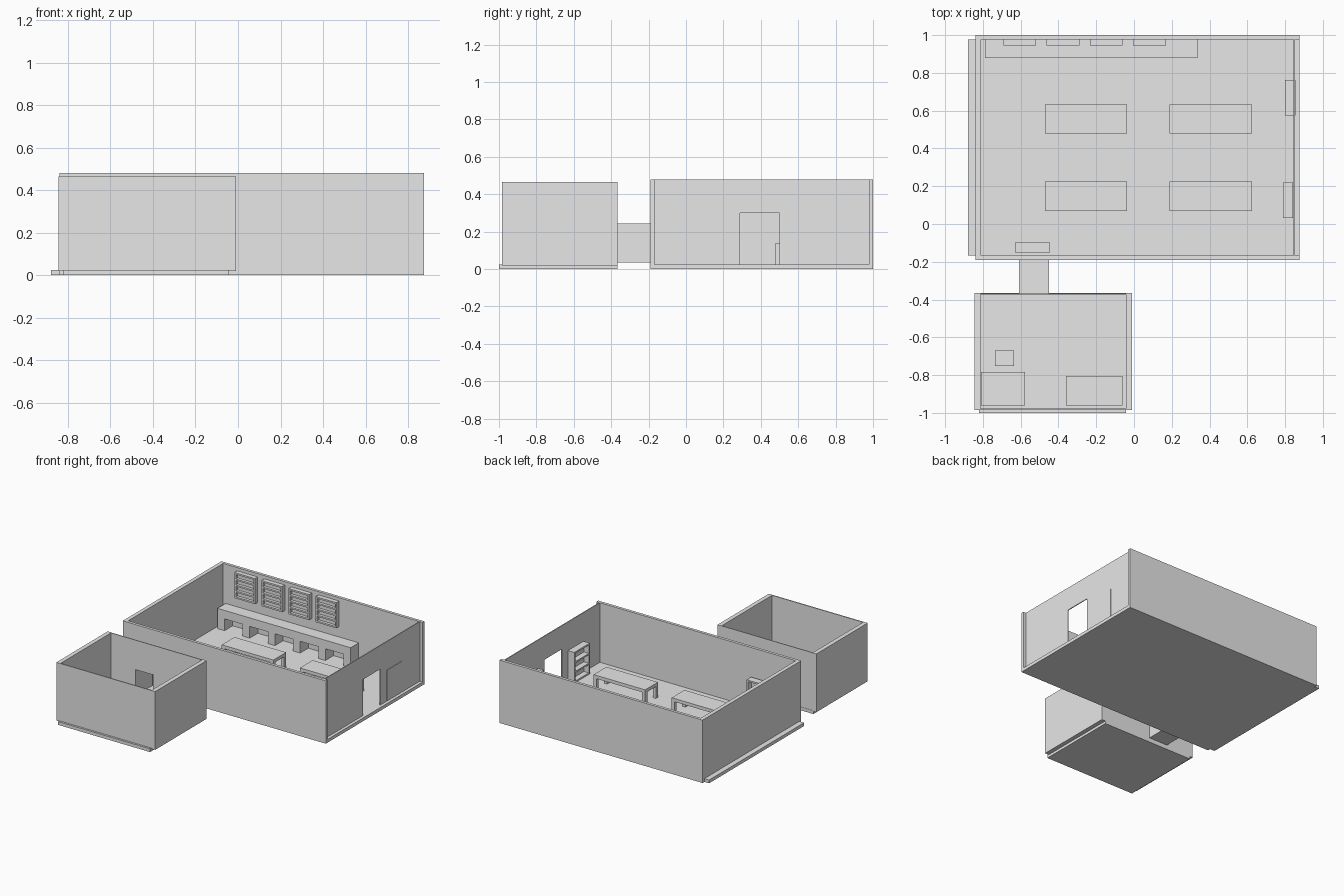
import bpy, bmesh

if "Cube" in bpy.data.objects:
    bpy.data.objects.remove(bpy.data.objects["Cube"])

grey = bpy.data.materials.new("plain_grey")
grey.diffuse_color = (0.8, 0.8, 0.8, 1)
grey.use_nodes = True
grey.node_tree.nodes["Principled BSDF"].inputs["Base Color"].default_value = grey.diffuse_color


def part(name, boxes):
    """One object made of boxes given as (x0, x1, y0, y1, z0, z1)."""
    bm = bmesh.new()
    for x0, x1, y0, y1, z0, z1 in boxes:
        vs = bmesh.ops.create_cube(bm, size=1)["verts"]
        bmesh.ops.scale(bm, vec=(x1 - x0, y1 - y0, z1 - z0), verts=vs)
        bmesh.ops.translate(bm, vec=((x0 + x1) / 2, (y0 + y1) / 2, (z0 + z1) / 2), verts=vs)
    me = bpy.data.meshes.new(name)
    bm.to_mesh(me)
    bm.free()
    me.materials.append(grey)
    ob = bpy.data.objects.new(name, me)
    bpy.context.collection.objects.link(ob)
    return ob


def wall_x(name, x0, x1, y0, y1, z0, z1, door):
    """Wall running along x with an opening (x, x, bottom, top)."""
    a, b, lo, hi = door
    boxes = [(x0, a, y0, y1, z0, z1), (b, x1, y0, y1, z0, z1),
             (a, b, y0, y1, hi, z1), (a, b, y0, y1, z0, lo)]
    part(name, boxes)


def shelf_unit(name, x0, x1, y0, y1, z0, z1, back, rows=3, t=0.012):
    """Open shelf with its back panel on the side '+x', '+y' or '-y'."""
    boxes = []
    if back == "+x":
        boxes.append((x1 - t, x1, y0, y1, z0, z1))
        sides = [(x0, x1 - t, y0, y0 + t, z0, z1), (x0, x1 - t, y1 - t, y1, z0, z1)]
        inner = (x0, x1 - t, y0 + t, y1 - t)
    else:
        if back == "+y":
            boxes.append((x0, x1, y1 - t, y1, z0, z1))
            f0, f1 = y0, y1 - t
        else:
            boxes.append((x0, x1, y0, y0 + t, z0, z1))
            f0, f1 = y0 + t, y1
        sides = [(x0, x0 + t, f0, f1, z0, z1), (x1 - t, x1, f0, f1, z0, z1)]
        inner = (x0 + t, x1 - t, f0, f1)
    boxes += sides
    for i in range(rows + 1):
        z = z0 + (z1 - z0 - t) * i / rows
        boxes.append((*inner, z, z + t))
    part(name, boxes)


def table(name, x0, x1, y0, y1, h, top=0.025, leg=0.025, base=0.025):
    """Slab top on four square legs."""
    boxes = [(x0, x1, y0, y1, h - top, h)]
    for lx in (x0, x1 - leg):
        for ly in (y0, y1 - leg):
            boxes.append((lx, lx + leg, ly, ly + leg, base, h - top))
    part(name, boxes)


# Large room shell
H = 0.48
part("large_floor", [(-0.88, 0.875, -0.168, 0.978, 0, 0.025)])
part("large_back_wall", [(-0.84, 0.875, 0.978, 1.0, 0, H)])
part("large_left_wall", [(-0.84, -0.81, -0.168, 0.978, 0.025, H)])
wall_x("large_front_wall", -0.84, 0.875, -0.19, -0.168, 0, H, (-0.605, -0.455, 0.04, 0.24))
part("large_right_wall", [(0.845, 0.852, -0.168, 0.29, 0.025, H),
                          (0.845, 0.852, 0.50, 0.978, 0.025, H),
                          (0.845, 0.852, 0.29, 0.50, 0.30, H)])

# Small room shell
S = 0.465
part("small_floor", [(-0.82, -0.043, -1.0, -0.365, 0, 0.025)])
part("small_side_walls", [(-0.845, -0.812, -0.985, -0.365, 0.02, S),
                          (-0.043, -0.01, -0.985, -0.365, 0.02, S)])
part("small_front_wall", [(-0.812, -0.043, -0.985, -0.977, 0.025, S)])
wall_x("small_back_wall", -0.812, -0.043, -0.373, -0.367, 0.025, S, (-0.603, -0.457, 0.04, 0.24))

# Passage joining the rooms
part("passage", [(-0.61, -0.603, -0.37, -0.19, 0.035, 0.245),
                 (-0.457, -0.45, -0.37, -0.19, 0.035, 0.245),
                 (-0.603, -0.457, -0.37, -0.19, 0.035, 0.042),
                 (-0.603, -0.457, -0.37, -0.19, 0.238, 0.245)])

# Four work tables
for i, x in enumerate((-0.472, 0.188)):
    for j, y in enumerate((0.07, 0.478)):
        table(f"work_table_{i}{j}", x, x + 0.436, y, y + 0.154, 0.14)

# Long counter with knee spaces along the back wall
counter = [(-0.79, 0.335, 0.88, 0.978, 0.115, 0.18)]
for i in range(6):
    x = -0.79 + i * 0.213
    counter.append((x, x + 0.06, 0.88, 0.978, 0.025, 0.115))
part("back_counter", counter)

# Shelves hung above the counter
for i in range(4):
    x = -0.692 + i * 0.229
    shelf_unit(f"wall_shelf_{i}", x, x + 0.174, 0.944, 0.978, 0.26, 0.455, "+y", rows=4)

# Standing bookcases, one hiding the passage
shelf_unit("bookcase_near_door", 0.79, 0.843, 0.033, 0.22, 0.028, 0.263, "+x")
shelf_unit("bookcase_far", 0.80, 0.856, 0.575, 0.762, 0.028, 0.263, "+x")
shelf_unit("bookcase_passage", -0.63, -0.444, -0.152, -0.098, 0.028, 0.263, "-y")

# Small room furniture
table("small_desk", -0.81, -0.577, -0.96, -0.784, 0.14)
table("small_bench", -0.36, -0.06, -0.96, -0.806, 0.13)
table("stool", -0.735, -0.635, -0.752, -0.67, 0.085, top=0.015, leg=0.015)
